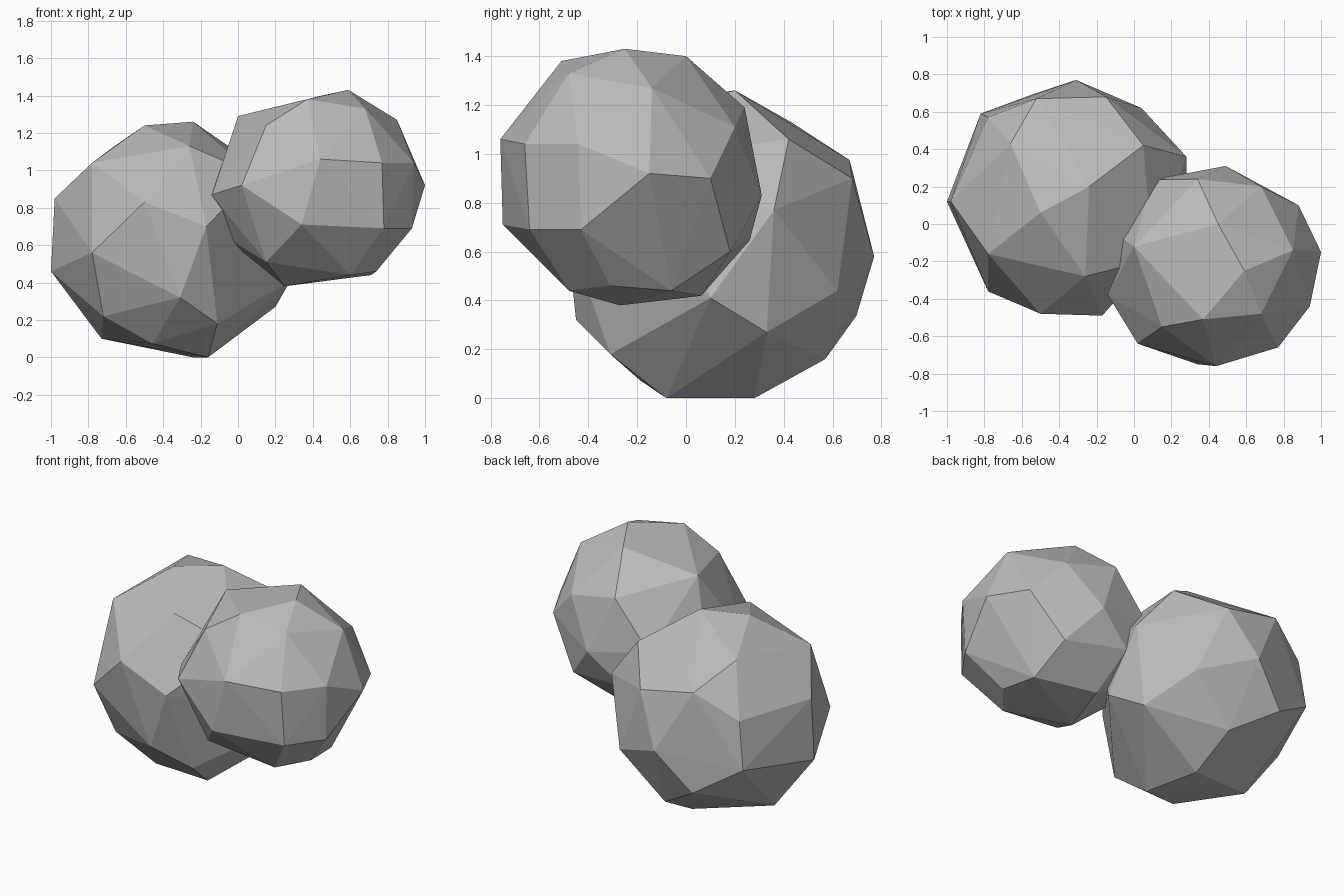
import bpy
import bmesh
from mathutils import Vector

default_cube = bpy.data.objects.get("Cube")
if default_cube:
    bpy.data.objects.remove(default_cube, do_unlink=True)

# One plain stone colour for both boulders
stone = bpy.data.materials.new("stone_grey")
stone.use_nodes = True
stone_colour = (0.5, 0.5, 0.5, 1)
stone.diffuse_color = stone_colour
stone.node_tree.nodes["Principled BSDF"].inputs["Base Color"].default_value = stone_colour


def gap_fillers(corners, centre, radius):
    """Return sphere points that lie well away from every chosen corner."""
    ball = bmesh.new()
    bmesh.ops.create_icosphere(ball, subdivisions=2, radius=radius)
    candidates = [vert.co + centre for vert in ball.verts]
    ball.free()
    fillers = []
    for point in candidates:
        point.z = max(point.z, 0)
        nearest = min((point - other).length for other in corners + fillers)
        if nearest > radius * 0.46:
            fillers.append(point)
    return fillers


def make_boulder(name, centre, radius, landmarks):
    """Wrap a faceted convex skin around the landmark corners and fillers."""
    centre = Vector(centre)
    corners = [Vector(point) for point in landmarks]
    mesh_builder = bmesh.new()
    for point in corners + gap_fillers(corners, centre, radius):
        mesh_builder.verts.new(point)
    hull = bmesh.ops.convex_hull(mesh_builder, input=mesh_builder.verts[:])
    buried = {item for key in ("geom_interior", "geom_unused")
              for item in hull[key] if isinstance(item, bmesh.types.BMVert)}
    bmesh.ops.delete(mesh_builder, geom=list(buried), context="VERTS")
    bmesh.ops.recalc_face_normals(mesh_builder, faces=mesh_builder.faces[:])
    for face in mesh_builder.faces:
        face.smooth = False

    mesh = bpy.data.meshes.new(name)
    mesh_builder.to_mesh(mesh)
    mesh_builder.free()
    mesh.materials.append(stone)
    boulder = bpy.data.objects.new(name, mesh)
    bpy.context.collection.objects.link(boulder)
    return boulder


# Large boulder resting on the ground: crown, sides, then underside
large_corners = [
    (-.24, .2, 1.26), (-.5, .06, 1.24), (-.66, .43, 1.13), (.05, .42, 1.06),
    (-.26, -.28, 1.13), (-.78, -.16, 1.04), (-.15, .68, .9), (.28, .36, .77),
    (-.98, .12, .85), (-.78, .57, .82), (-.5, -.48, .83), (-.17, -.49, .7),
    (-.31, .77, .58), (-.78, -.36, .56), (-.82, .59, .52), (-1, .12, .46),
    (.04, .62, .44), (.28, .1, .41), (-.31, -.45, .32), (.2, .33, .27),
    (-.72, -.22, .22), (-.11, -.31, .18), (-.25, .57, .16),
    (-.73, .14, .1), (-.24, .28, 0), (-.16, -.08, 0),
]
make_boulder("large_boulder", (-.35, .14, .63), .655, large_corners)

# Small boulder leaning against it: crown, sides, then underside
small_corners = [
    (.59, -.25, 1.43), (.45, 0, 1.4), (.37, -.51, 1.38), (.68, -.48, 1.33),
    (0, -.12, 1.29), (.85, -.14, 1.27), (.15, -.55, 1.24), (.34, .24, 1.19),
    (.68, .2, 1.11), (.44, -.76, 1.06), (.77, -.66, 1.04), (.94, -.44, 1.04),
    (1, -.15, .92), (.02, -.64, .92), (.88, .1, .9), (-.14, -.38, .87),
    (.49, .31, .83), (.34, -.75, .71), (.78, -.64, .69), (.93, -.43, .69),
    (.68, .18, .6), (.15, -.52, .51), (.74, -.31, .46),
    (.6, -.48, .44), (.71, -.06, .44), (.25, -.27, .38),
]
make_boulder("small_boulder", (.43, -.22, .9), .565, small_corners)
